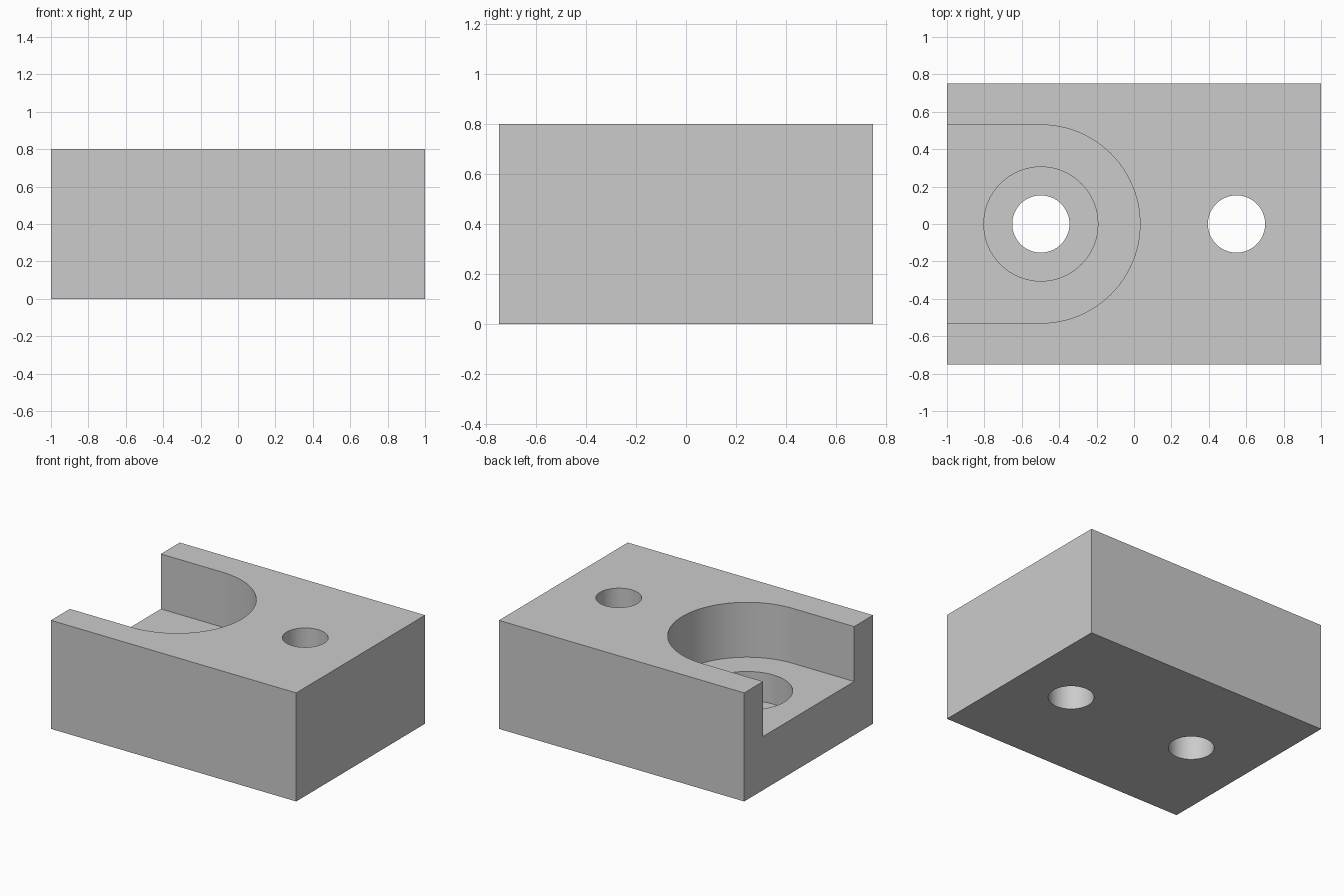
import bpy
import math

cube = bpy.data.objects.get("Cube")
if cube:
    bpy.data.objects.remove(cube, do_unlink=True)

SLOT_X, HOLE_X = -0.498, 0.548
HOLE_R, BORE_R, SLOT_R = 0.153, 0.305, 0.53
HEIGHT, SLOT_Z, BORE_Z = 0.8, 0.395, 0.18

grey = bpy.data.materials.new("plain_grey")
grey.use_nodes = True
colour = (0.6, 0.6, 0.6, 1)
grey.diffuse_color = colour
grey.node_tree.nodes["Principled BSDF"].inputs["Base Color"].default_value = colour


def prism(name, outline, bottom, top):
    """Extrude a closed outline between two heights."""
    n = len(outline)
    verts = [(x, y, z) for z in (bottom, top) for x, y in outline]
    faces = [list(range(n))[::-1], list(range(n, 2 * n))]
    faces += [(i, (i + 1) % n, n + (i + 1) % n, n + i) for i in range(n)]
    mesh = bpy.data.meshes.new(name)
    mesh.from_pydata(verts, [], faces)
    mesh.materials.append(grey)
    obj = bpy.data.objects.new(name, mesh)
    bpy.context.collection.objects.link(obj)
    return obj


def arc(x, radius, start, end, steps):
    angles = [start + (end - start) * i / steps for i in range(steps + 1)]
    return [(x + radius * math.cos(a), radius * math.sin(a)) for a in angles]


def circle(x, radius):
    return arc(x, radius, 0, math.tau, 64)[:-1]


# Solid block
block = prism("mounting_block", [(-1, -0.75), (1, -0.75), (1, 0.75), (-1, 0.75)], 0, HEIGHT)

# Round-ended slot open at one end, counterbore and two through holes
slot = arc(SLOT_X, SLOT_R, -math.pi / 2, math.pi / 2, 48)
slot += [(-1.2, SLOT_R), (-1.2, -SLOT_R)]
cutters = [
    prism("slot_cutter", slot, SLOT_Z, 1),
    prism("counterbore_cutter", circle(SLOT_X, BORE_R), BORE_Z, 0.6),
    prism("slot_hole_cutter", circle(SLOT_X, HOLE_R), -0.1, 0.6),
    prism("plain_hole_cutter", circle(HOLE_X, HOLE_R), -0.1, 1),
]

bpy.ops.object.select_all(action="DESELECT")
bpy.context.view_layer.objects.active = block
block.select_set(True)
for cutter in cutters:
    cutter.hide_render = True
    mod = block.modifiers.new(cutter.name, "BOOLEAN")
    mod.operation = "DIFFERENCE"
    mod.solver = "EXACT"
    mod.object = cutter
    bpy.ops.object.modifier_apply(modifier=mod.name)
    bpy.data.objects.remove(cutter, do_unlink=True)

# Smooth curved walls, crisp edges
bpy.ops.object.shade_smooth_by_angle(angle=math.radians(30))
